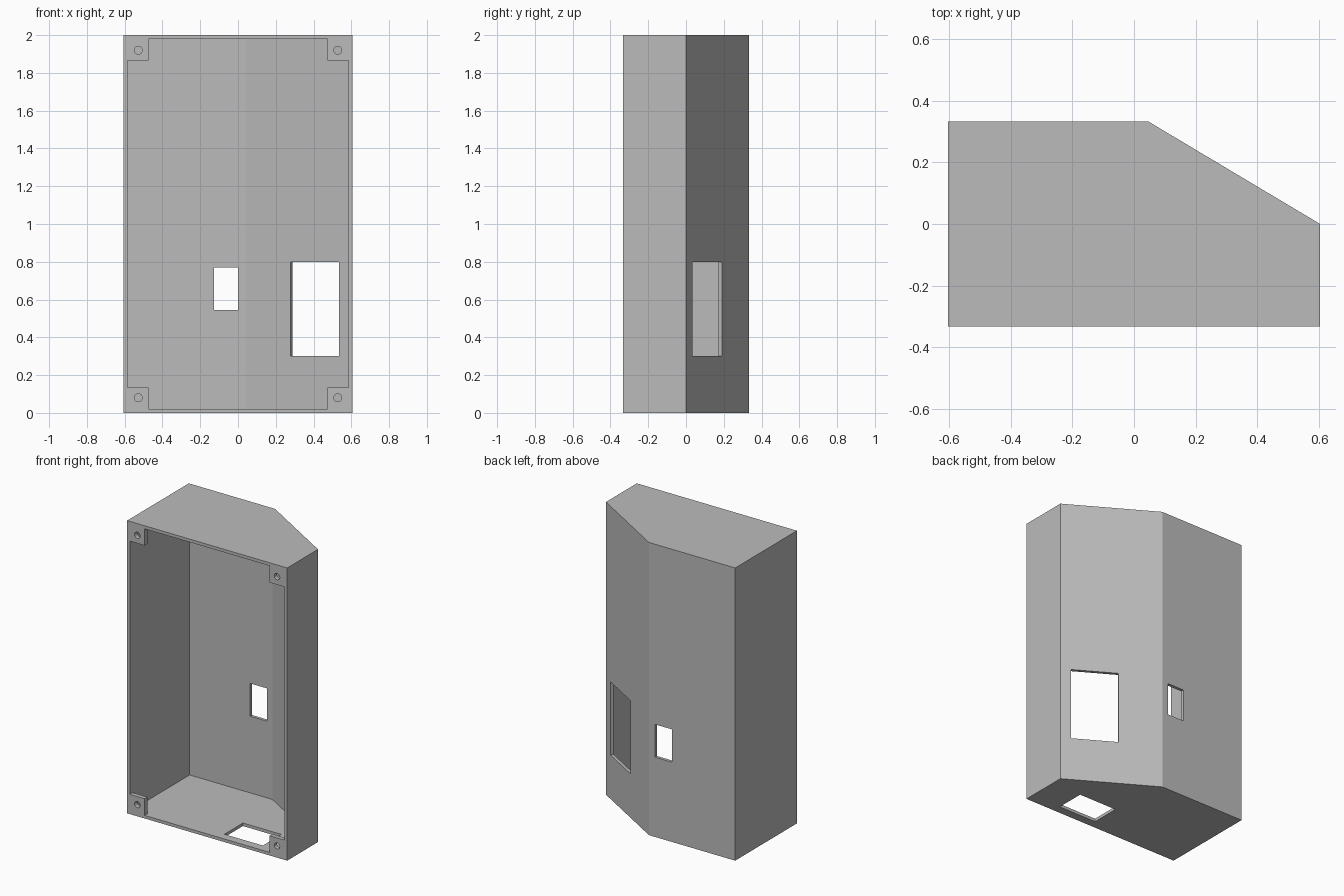
import bpy, bmesh, math
from mathutils import Matrix, Vector

default = bpy.data.objects.get("Cube")
if default:
    bpy.data.objects.remove(default)

W, D, H, T = 0.605, 0.333, 2.0, 0.021   # half width, half depth, height, wall
BEND = 0.047                            # where the slanted wall meets the back
TAB, TAB_DEPTH = 0.132, 0.03            # corner screw tabs

grey = bpy.data.materials.new("matte grey")
grey.use_nodes = True
COLOUR = (0.5, 0.5, 0.5, 1)
grey.diffuse_color = COLOUR
grey.node_tree.nodes["Principled BSDF"].inputs["Base Color"].default_value = COLOUR


def finish(name, bm):
    bmesh.ops.recalc_face_normals(bm, faces=bm.faces)
    mesh = bpy.data.meshes.new(name)
    bm.to_mesh(mesh)
    bm.free()
    mesh.materials.append(grey)
    obj = bpy.data.objects.new(name, mesh)
    bpy.context.collection.objects.link(obj)
    return obj


def prism(name, outline, z0, z1):
    bm = bmesh.new()
    face = bm.faces.new([bm.verts.new((x, y, z0)) for x, y in outline])
    top = bmesh.ops.extrude_face_region(bm, geom=[face])["geom"]
    bmesh.ops.translate(bm, vec=(0, 0, z1 - z0),
                        verts=[v for v in top if isinstance(v, bmesh.types.BMVert)])
    return finish(name, bm)


def box(name, centre, size, turn=0):
    bm = bmesh.new()
    place = Matrix.Translation(centre) @ Matrix.Rotation(turn, 4, "Z")
    bmesh.ops.create_cube(bm, size=1, matrix=place @ Matrix.Diagonal((*size, 1)))
    return finish(name, bm)


def cut(target, cutter):
    cutter.hide_render = True
    mod = target.modifiers.new("cut", "BOOLEAN")
    mod.operation, mod.solver, mod.object = "DIFFERENCE", "EXACT", cutter
    bpy.context.view_layer.objects.active = target
    bpy.ops.object.modifier_apply(modifier=mod.name)
    bpy.data.objects.remove(cutter)


# Outer shell with one slanted back corner
case = prism("enclosure_case",
             [(-W, -D), (W, -D), (W, 0), (BEND, D), (-W, D)], 0, H)

# Main cavity behind the screw tabs, walls offset evenly
normal = Vector((D, W - BEND)).normalized()
inner = normal.x * W - T
ix, iy, front = W - T, D - T, -D + TAB_DEPTH
side_y = (inner - normal.x * ix) / normal.y
back_x = (inner - normal.y * iy) / normal.x
cut(case, prism("cavity", [(-ix, front), (ix, front), (ix, side_y),
                           (back_x, iy), (-ix, iy)], T, H - T))

# Front opening, cross shaped so that a tab stays in each corner
for width, height in ((W - TAB, H / 2 - T), (ix, H / 2 - TAB - 0.003)):
    cut(case, box("opening", (0, -D, H / 2), (2 * width, 0.1, 2 * height)))

# Screw holes through the tabs
for x in (-0.528, 0.528):
    for z in (0.08, H - 0.08):
        bm = bmesh.new()
        bmesh.ops.create_cone(bm, cap_ends=True, segments=32, radius1=0.021,
                              radius2=0.021, depth=0.12,
                              matrix=Matrix.Translation((x, -D, z))
                              @ Matrix.Rotation(math.pi / 2, 4, "X"))
        cut(case, finish("screw_hole", bm))

# Windows in the back wall, the slanted wall and the floor
cut(case, box("back_window", (-0.063, D, 0.657), (0.126, 0.1, 0.224)))
cut(case, box("slanted_window", (0.417, 0.1125, 0.55), (0.301, 0.1, 0.5),
              -math.atan2(D, W - BEND)))
cut(case, box("floor_window", (0.235, -0.175, 0), (0.29, 0.2, 0.1)))
